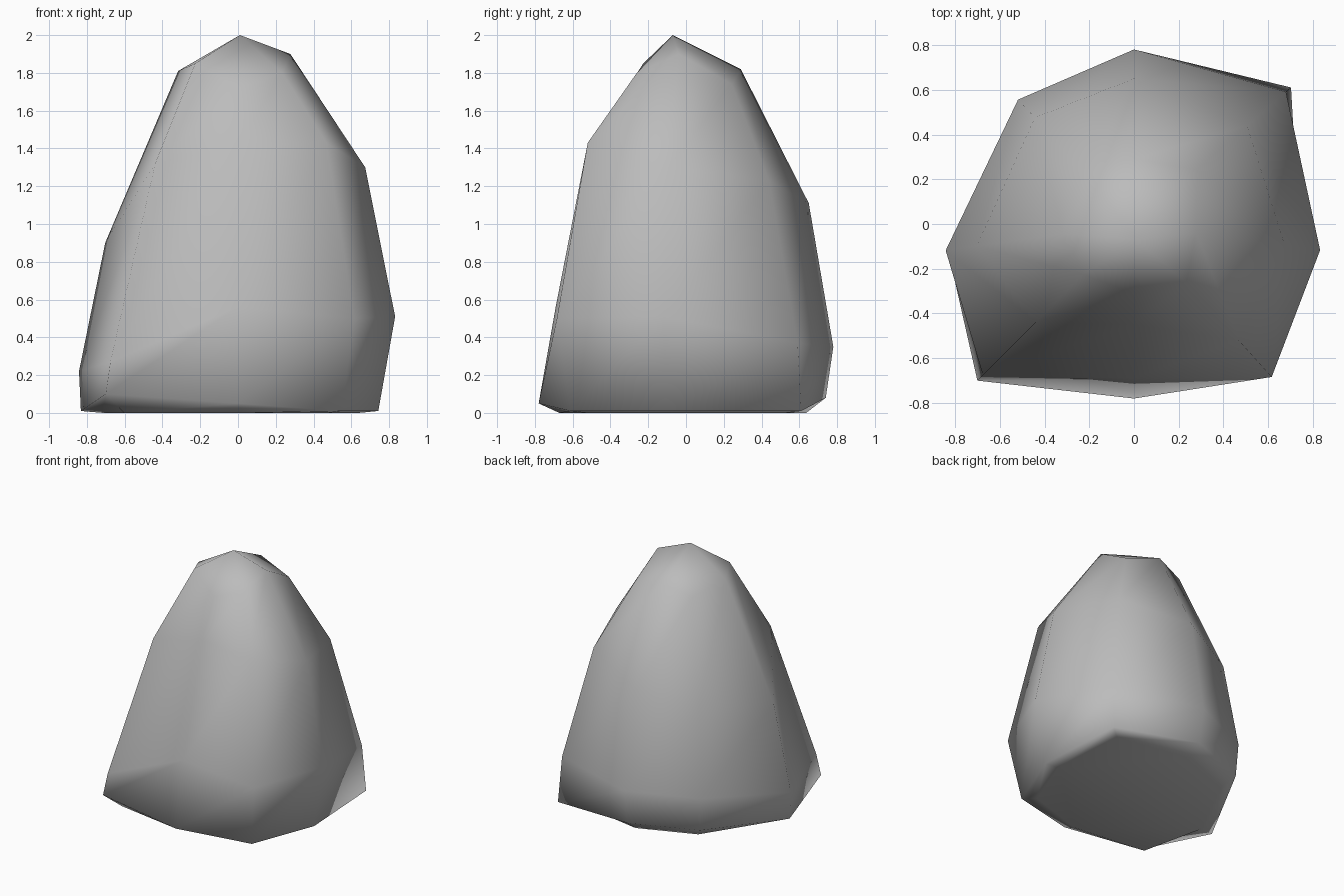
import bpy
import bmesh
from math import cos, sin, radians
from mathutils import Vector

# Remove the default cube only
default_cube = bpy.data.objects.get("Cube")
if default_cube:
    bpy.data.objects.remove(default_cube, do_unlink=True)


def make_material(name, colour):
    material = bpy.data.materials.new(name)
    material.use_nodes = True
    material.diffuse_color = colour
    shader = next(n for n in material.node_tree.nodes if n.type == "BSDF_PRINCIPLED")
    shader.inputs["Base Color"].default_value = colour
    return material


# Ridges around the boulder: compass angle, then (radius, height) from base to crown
ridges = [
    (-8, [(.75, .01), (.84, .51), (.68, 1.3), (.28, 1.9)]),
    (41, [(.93, .01), (.9, .37), (.67, 1.23), (.37, 1.74)]),
    (90, [(.74, .08), (.78, .35), (.65, 1.11), (.29, 1.82)]),
    (133, [(.74, .08), (.76, .34), (.65, 1), (.33, 1.75)]),
    (188, [(.84, .01), (.85, .22), (.71, .9), (.32, 1.81)]),
    (225, [(.99, .1), (.955, .27), (.62, 1.32), (.32, 1.85)]),
    (270, [(.78, .05), (.69, .56), (.45, 1.42), (.31, 1.72)]),
    (312, [(.82, .01), (.92, .5), (.7, 1.43), (.35, 1.8)]),
]
foot_inset = 0.86


def ridge_vertices(bm, angle, profile):
    """One upright line of vertices, starting from the inset foot."""
    direction = Vector((cos(radians(angle)), sin(radians(angle)), 0))
    foot = (profile[0][0] * foot_inset, 0)
    return [bm.verts.new(direction * radius + Vector((0, 0, height)))
            for radius, height in [foot] + profile]


# Boulder body: walls between neighbouring ridges, a crown fan and a flat underside
bm = bmesh.new()
columns = [ridge_vertices(bm, angle, profile) for angle, profile in ridges]
peak = bm.verts.new((.01, -.07, 2))
for index, column in enumerate(columns):
    following = columns[(index + 1) % len(columns)]
    for level in range(len(column) - 1):
        bm.faces.new((column[level], following[level],
                      following[level + 1], column[level + 1]))
    bm.faces.new((column[-1], following[-1], peak))
bm.faces.new([column[0] for column in reversed(columns)])
bmesh.ops.recalc_face_normals(bm, faces=bm.faces[:])
for face in bm.faces:
    face.smooth = True

mesh = bpy.data.meshes.new("boulder")
bm.to_mesh(mesh)
bm.free()
mesh.materials.append(make_material("stone grey", (.5, .5, .5, 1)))
boulder = bpy.data.objects.new("boulder", mesh)
bpy.context.collection.objects.link(boulder)
